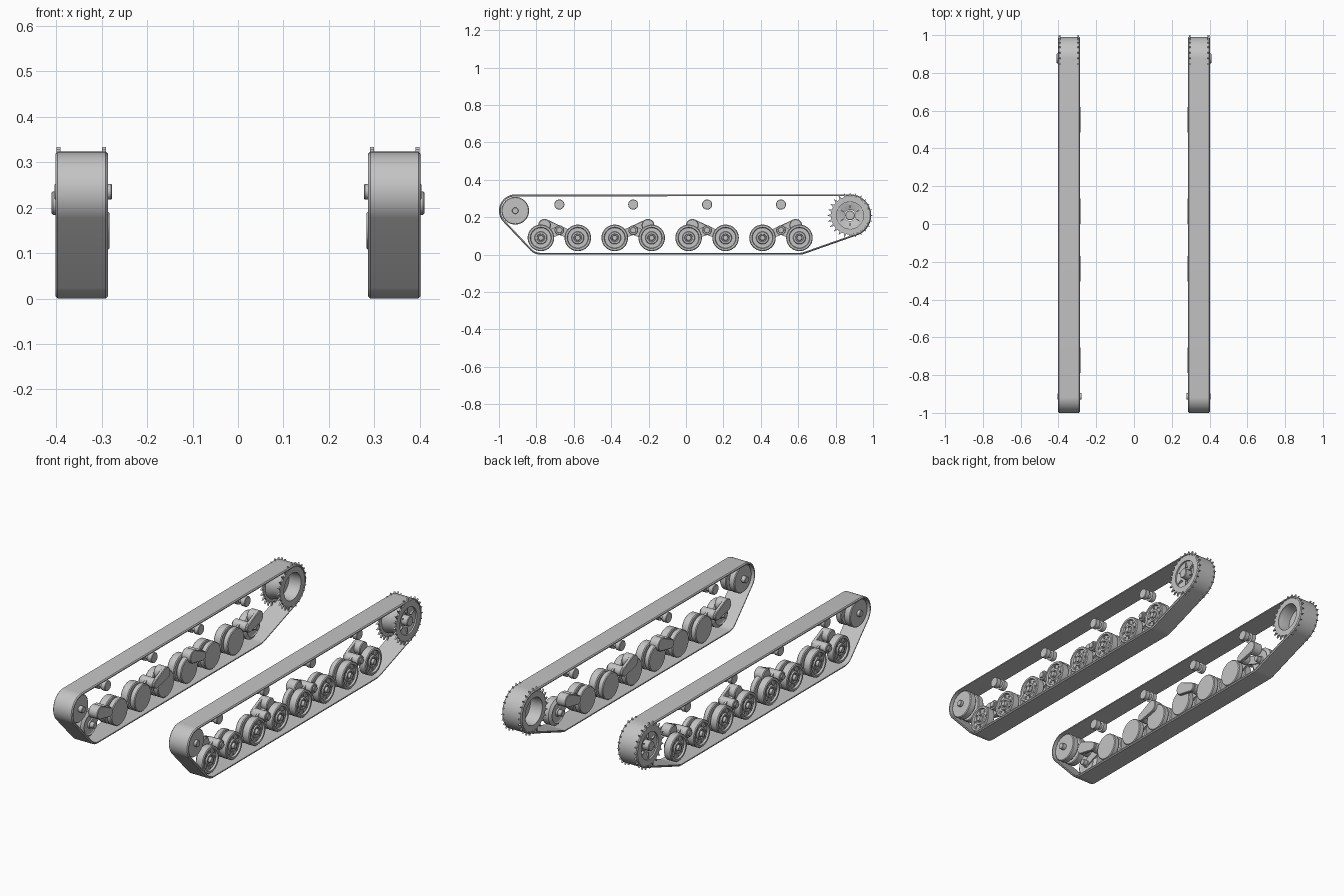
import bpy, bmesh
from math import sin, cos, pi

if "Cube" in bpy.data.objects:
    bpy.data.objects.remove(bpy.data.objects["Cube"], do_unlink=True)

steel = bpy.data.materials.new("track grey")
steel.use_nodes = True
GREY = (0.55, 0.55, 0.55, 1)
steel.diffuse_color = GREY
steel.node_tree.nodes["Principled BSDF"].inputs["Base Color"].default_value = GREY
parts = []


def finish(name, bm):
    """Make an object in world coordinates, mirrored to the other side."""
    bmesh.ops.recalc_face_normals(bm, faces=bm.faces)
    mesh = bpy.data.meshes.new(name)
    bm.to_mesh(mesh)
    bm.free()
    mesh.materials.append(steel)
    ob = bpy.data.objects.new(name, mesh)
    bpy.context.collection.objects.link(ob)
    ob.modifiers.new("other_side", "MIRROR").use_mirror_merge = False
    parts.append(ob)


def loft(name, circles, section, closed=False, n=32, tooth=0):
    """Sweep a section of (x, radius) around the outline wrapping circles (y, z, r)."""
    bm = bmesh.new()
    loops = []
    for x, grow in section:
        loop = []
        for i in range(n):
            a = 2 * pi * i / n
            y, z, r = max(circles, key=lambda c: c[0] * cos(a) + c[1] * sin(a) + c[2])
            r += grow
            if tooth and grow > 0.09 and i % 4 == 0:
                r += tooth
            loop.append(bm.verts.new((x, y + r * cos(a), z + r * sin(a))))
        loops.append(loop)
    pairs = list(zip(loops, loops[1:]))
    if closed:
        pairs.append((loops[-1], loops[0]))
    else:
        bm.faces.new(loops[0])
        bm.faces.new(loops[-1])
    for a, b in pairs:
        for i in range(n):
            j = (i + 1) % n
            bm.faces.new((a[i], a[j], b[j], b[i]))
    finish(name, bm)


def lathe(name, y, z, section, **kw):
    loft(name, [(y, z, 0)], section, **kw)


def drum(name, y, z, r, x0, x1, edge=0.004, n=32):
    lathe(name, y, z, [(x0, r - edge), (x0 + edge, r), (x1 - edge, r), (x1, r - edge)], n=n)


def studs(name, y, z, ring, count, size, x0, x1):
    """Small bolts or ribs spaced round a wheel face; size is (radial, tangential)."""
    bm = bmesh.new()
    for k in range(count):
        a = 2 * pi * k / count + pi / 2
        corners = []
        for x in (x0, x1):
            for u, v in ((-1, -1), (1, -1), (1, 1), (-1, 1)):
                d, t = ring + u * size[0] / 2, v * size[1] / 2
                corners.append(bm.verts.new((x, y + d * cos(a) - t * sin(a),
                                             z + d * sin(a) + t * cos(a))))
        lo, hi = corners[:4], corners[4:]
        bm.faces.new(lo)
        bm.faces.new(hi)
        for i in range(4):
            j = (i + 1) % 4
            bm.faces.new((lo[i], lo[j], hi[j], hi[i]))
    finish(name, bm)


IDLER = (-0.913, 0.235)
SPROCKET = (0.877, 0.21)
WHEEL_Z, WHEEL_R = 0.09, 0.071
wheel_y = [-0.776 + 0.1975 * i for i in range(8)]

# Track belt: thin band with softened edges
loft("track_belt",
     [(*IDLER, 0.087), (*SPROCKET, 0.113), (wheel_y[0], 0.08, 0.08), (wheel_y[7], 0.08, 0.08)],
     [(0.286, -0.01), (0.286, -0.005), (0.291, 0), (0.397, 0), (0.402, -0.005), (0.402, -0.01)],
     closed=True, n=96)

# Front idler: two discs on one axle
drum("idler_outer_disc", *IDLER, 0.074, 0.35, 0.388)
drum("idler_inner_disc", *IDLER, 0.074, 0.3, 0.335)
drum("idler_axle", *IDLER, 0.017, 0.277, 0.404, 0.002, 24)

# Rear drive sprocket: toothed rings, dished outer plate, open inner side
for side, x in (("outer", 0.39), ("inner", 0.29)):
    lathe(f"sprocket_{side}_ring", *SPROCKET,
          [(x, 0.072), (x, 0.102), (x + 0.009, 0.102), (x + 0.009, 0.072)],
          closed=True, n=96, tooth=0.021)
lathe("sprocket_drum", *SPROCKET,
      [(0.292, 0.075), (0.292, 0.086), (0.335, 0.078), (0.355, 0.078), (0.395, 0.09),
       (0.395, 0.084), (0.375, 0.03), (0.365, 0.03), (0.36, 0.07), (0.32, 0.07)],
      closed=True, n=48)
drum("sprocket_hub", *SPROCKET, 0.026, 0.355, 0.41, 0.003)
studs("sprocket_ribs", *SPROCKET, 0.058, 6, (0.036, 0.006), 0.372, 0.393)

# Road wheels: ringed outer face, flat inner disc
face = [(0.34, 0.066), (0.344, WHEEL_R), (0.38, WHEEL_R), (0.384, 0.067), (0.384, 0.057),
        (0.374, 0.054), (0.374, 0.034), (0.381, 0.031), (0.381, 0.022), (0.375, 0.02),
        (0.375, 0.015), (0.39, 0.013), (0.39, 0.006)]
back = [(0.328, 0.01), (0.328, 0.02), (0.336, 0.022), (0.336, 0.05), (0.332, 0.056)]
for i, y in enumerate(wheel_y):
    end = i in (0, 7)
    lathe(f"road_wheel_{i + 1}", y, WHEEL_Z, (back if end else []) + face)
    studs(f"wheel_bolts_{i + 1}", y, WHEEL_Z, 0.044, 8, (0.008, 0.008), 0.37, 0.379)
    drum(f"wheel_axle_{i + 1}", y, WHEEL_Z, 0.016, 0.305, 0.35, 0.002, 20)
    if not end:
        drum(f"wheel_inner_disc_{i + 1}", y, WHEEL_Z, WHEEL_R, 0.298, 0.328)

# Suspension units: pivot, rocker arms, offset spring housing and return roller
for k in range(4):
    y = (wheel_y[2 * k] + wheel_y[2 * k + 1]) / 2
    way = -1 if k % 2 == 0 else 1
    pivot = (y, 0.131)
    drum(f"bogie_pivot_{k + 1}", *pivot, 0.026, 0.292, 0.375, 0.003, 24)
    drum(f"pivot_cap_{k + 1}", *pivot, 0.016, 0.37, 0.383, 0.002, 20)
    for side in (-1, 1):
        loft(f"rocker_arm_{k + 1}_{'front' if side < 0 else 'rear'}",
             [(*pivot, 0.024), (y + side * 0.0987, WHEEL_Z, 0.02)], [(0.329, 0), (0.339, 0)])
    housing = (y + way * 0.079, 0.157)
    loft(f"spring_arm_{k + 1}", [(*pivot, 0.024), (*housing, 0.034)],
         [(0.283, -0.003), (0.286, 0), (0.299, 0), (0.302, -0.003)])
    drum(f"spring_housing_{k + 1}", *housing, 0.034, 0.295, 0.338)
    lathe(f"return_roller_{k + 1}", y, 0.268,
          [(0.298, 0.025), (0.3, 0.027), (0.323, 0.027), (0.325, 0.017), (0.342, 0.017),
           (0.344, 0.027), (0.366, 0.027), (0.368, 0.025)], n=24)

# Smooth round surfaces while keeping hard edges
bpy.ops.object.select_all(action="DESELECT")
for ob in parts:
    ob.select_set(True)
bpy.context.view_layer.objects.active = parts[0]
bpy.ops.object.shade_smooth_by_angle(angle=pi / 6)
